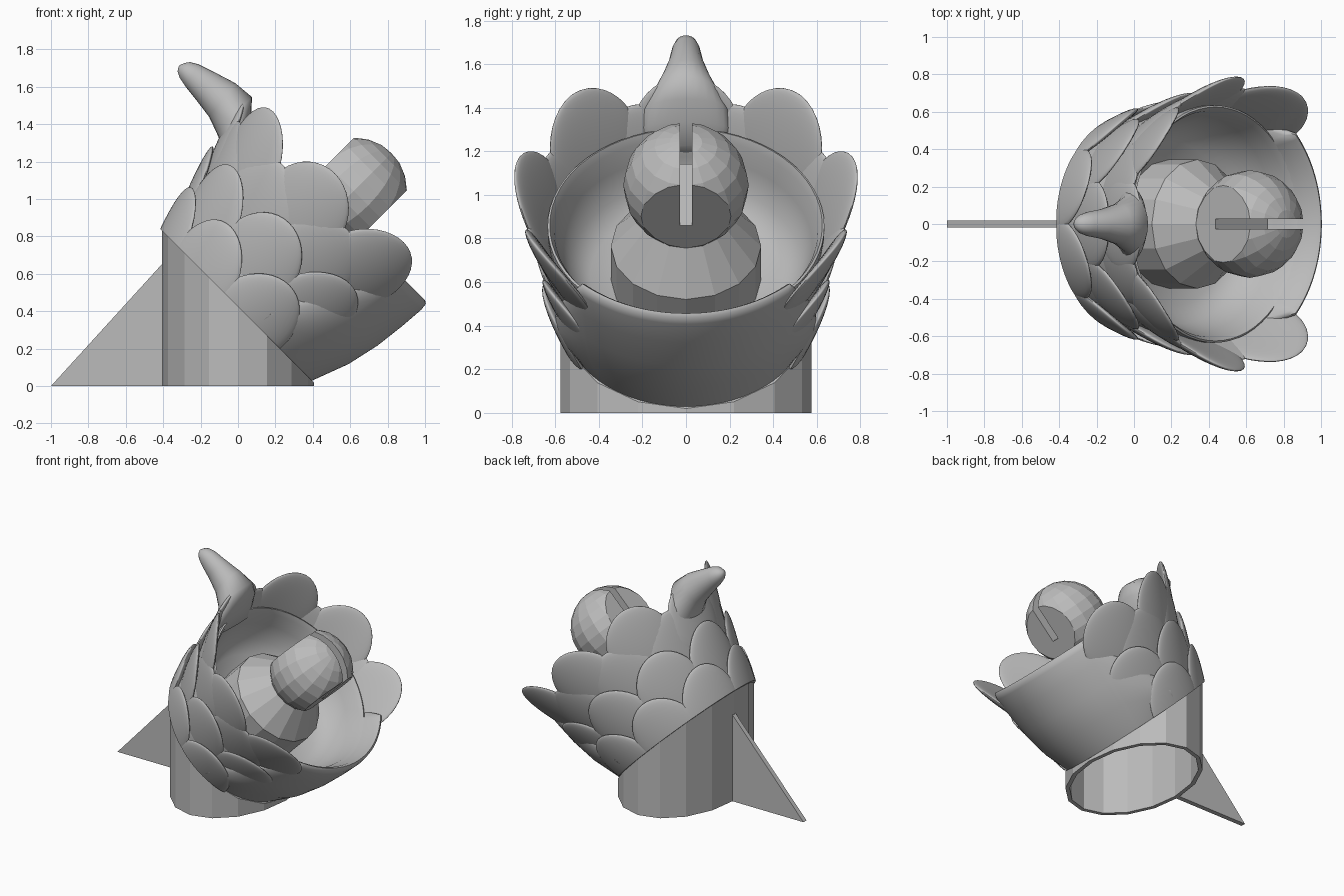
import bpy, bmesh, math
from mathutils import Matrix, Vector

if "Cube" in bpy.data.objects:
    bpy.data.objects.remove(bpy.data.objects["Cube"])

grey = bpy.data.materials.new("plain_grey")
grey.use_nodes = True
grey.diffuse_color = (0.5, 0.5, 0.5, 1)
grey.node_tree.nodes["Principled BSDF"].inputs["Base Color"].default_value = (0.5, 0.5, 0.5, 1)

# The flower leans 45 degrees towards +x; its local z is the flower axis
TILT = Matrix.Translation((0, 0, 0.425)) @ Matrix.Rotation(math.radians(45), 4, 'Y')


def finish(name, bm, tilted=True, smooth=None):
    if tilted:
        bm.transform(TILT)
    bmesh.ops.recalc_face_normals(bm, faces=bm.faces)
    mesh = bpy.data.meshes.new(name)
    bm.to_mesh(mesh)
    bm.free()
    mesh.materials.append(grey)
    obj = bpy.data.objects.new(name, mesh)
    bpy.context.collection.objects.link(obj)
    if smooth:
        bpy.ops.object.select_all(action='DESELECT')
        obj.select_set(True)
        bpy.context.view_layer.objects.active = obj
        bpy.ops.object.shade_smooth_by_angle(angle=math.radians(smooth))
    return obj


def bridge(bm, rings, loop=False, caps=False):
    """Join rings of vertices with quads."""
    n = len(rings[0])
    pairs = list(zip(rings, rings[1:])) + ([(rings[-1], rings[0])] if loop else [])
    for a, b in pairs:
        for i in range(n):
            j = (i + 1) % n
            bm.faces.new((a[i], a[j], b[j], b[i]))
    if caps:
        bm.faces.new(rings[0])
        bm.faces.new(rings[-1])


def lathe(profile, sides):
    bm = bmesh.new()
    rings = []
    for r, z in profile:
        rings.append([bm.verts.new((r * math.cos(t), r * math.sin(t), z))
                      for t in (math.tau * i / sides for i in range(sides))])
    bridge(bm, rings, caps=True)
    return bm


def clip(bm, co, no):
    """Cut away everything beyond a plane and close the hole."""
    cut = bmesh.ops.bisect_plane(bm, geom=bm.verts[:] + bm.edges[:] + bm.faces[:],
                                 plane_co=co, plane_no=no, clear_outer=True)
    edges = [e for e in cut["geom_cut"] if isinstance(e, bmesh.types.BMEdge)]
    bmesh.ops.holes_fill(bm, edges=edges)


# Hollow oval foot, sliced at a slant
bm = bmesh.new()
rings = []
for inset, top in ((0, False), (0, True), (0.03, True), (0.03, False)):
    ring = []
    for i in range(16):
        t = math.tau * i / 16
        x, y = (0.405 - inset) * math.cos(t), (0.575 - inset) * math.sin(t)
        ring.append(bm.verts.new((x, y, 0.425 - x if top else 0)))
    rings.append(ring)
bridge(bm, rings, loop=True)
finish("foot", bm, tilted=False)

# Thin triangular fin behind the foot
bm = bmesh.new()
sides = [[bm.verts.new((x, y, z)) for x, z in ((-1, 0), (-0.39, 0), (-0.39, 0.67))]
         for y in (-0.018, 0.018)]
bridge(bm, sides, caps=True)
finish("fin", bm, tilted=False)

# Bowl whose inside flares out to meet the petals
bowl = [(0.55, 0), (0.585, 0.14), (0.605, 0.28), (0.62, 0.45), (0.635, 0.58), (0.635, 0.61),
        (0.625, 0.615), (0.605, 0.58), (0.58, 0.48), (0.53, 0.36), (0.44, 0.28), (0.2, 0.25)]
finish("bowl", lathe(bowl, 64), smooth=50)

# Large lower lip wrapping the front of the bowl, its rim falling away at the sides
lip = [(0.56, 0), (0.635, 0.2), (0.675, 0.38), (0.695, 0.55), (0.705, 0.68), (0.7, 0.72),
       (0.685, 0.73), (0.665, 0.71), (0.635, 0.64), (0.605, 0.57), (0.575, 0.46), (0.53, 0)]
bm = bmesh.new()
rings = []
for i in range(-38, 39):
    a = math.radians(2 * i)
    drop = max(0, (abs(2 * i) - 44) / 32)
    height = 1 - 0.75 * drop
    ring = []
    for r, z in lip:
        r -= 0.13 * drop * z
        ring.append(bm.verts.new((r * math.cos(a), r * math.sin(a), z * height)))
    rings.append(ring)
bridge(bm, rings, caps=True)
finish("lower_lip", bm, smooth=50)


# Overlapping petals in four staggered rows, each row tucked behind the one below
def petal(name, angle, radius, height, width, length, lean):
    bm = bmesh.new()
    bmesh.ops.create_uvsphere(bm, u_segments=32, v_segments=20, radius=1)
    a = math.radians(angle)
    out = Vector((math.cos(a), math.sin(a), 0))
    side = Vector((-math.sin(a), math.cos(a), 0))
    for v in bm.verts:
        x, y, z = v.co.x * width, v.co.y * 0.036, v.co.z * length
        r = radius + y + lean * z - 0.5 * x * x
        v.co = out * r + side * x + Vector((0, 0, height + z))
    if height < length:
        clip(bm, (0, 0, 0), (0, 0, -1))
    finish(name, bm, smooth=60)


odd, even = (80, 120, 160), (61, 100, 140)
rows = (("bottom", odd, 0.558, 0.01, 0.23, 0.265, 0.38),
        ("lower", even + (180,), 0.592, 0.24, 0.24, 0.27, 0.4),
        ("upper", odd, 0.615, 0.435, 0.245, 0.27, 0.43),
        ("top", even, 0.678, 0.605, 0.25, 0.265, 0.42))
for row, angles, *shape in rows:
    for angle in angles:
        for sign, label in ((1, "left"), (-1, "right")):
            if angle == 180 and sign < 0:
                continue
            petal(f"{row}_petal_{label}_{angle}", sign * angle, *shape)
petal("horn_base_petal", 180, 0.675, 0.57, 0.255, 0.25, 0.36)

# Curled horn at the back: centre x, z, half thickness x, z, half width
horn = ((-0.05, 1.2, 0.05, 0.03, 0.18), (-0.03, 1.3, 0.06, 0.035, 0.2),
        (-0.015, 1.38, 0.085, 0.06, 0.195), (-0.02, 1.45, 0.095, 0.095, 0.155),
        (-0.085, 1.53, 0.07, 0.09, 0.11), (-0.17, 1.6, 0.05, 0.075, 0.08),
        (-0.245, 1.66, 0.035, 0.06, 0.065), (-0.285, 1.69, 0.027, 0.042, 0.05),
        (-0.305, 1.705, 0.018, 0.022, 0.03), (-0.315, 1.71, 0.004, 0.006, 0.01))
bm = bmesh.new()
rings = []
for x, z, dx, dz, w in horn:
    rings.append([bm.verts.new((x + dx * math.cos(t), w * math.sin(t), z + dz * math.cos(t)))
                  for t in (math.tau * i / 24 for i in range(24))])
bridge(bm, rings, caps=True)
finish("horn", bm, tilted=False, smooth=80)

# Faceted pedestal in the middle of the bowl
finish("pedestal", lathe([(0.345, 0.22), (0.345, 0.48), (0.19, 0.68)], 16))

# Faceted ball with two flat cheeks
bm = bmesh.new()
bmesh.ops.create_uvsphere(bm, u_segments=16, v_segments=12, radius=0.288)
bmesh.ops.translate(bm, verts=bm.verts, vec=(0, 0, 0.875))
for s in (-1, 1):
    clip(bm, (0.2 * s, 0, 0), (s, 0, 0))
ball = finish("ball", bm)

# Slot through the tip of the ball
bm = bmesh.new()
bmesh.ops.create_cube(bm, size=1, matrix=Matrix.Translation((0, 0, 1.065))
                      @ Matrix.Diagonal((1, 0.056, 0.5, 1)))
cutter = finish("slot_cutter", bm)
cutter.hide_render = True
cut = ball.modifiers.new("slot", 'BOOLEAN')
cut.operation, cut.solver, cut.object = 'DIFFERENCE', 'EXACT', cutter
bpy.ops.object.select_all(action='DESELECT')
ball.select_set(True)
bpy.context.view_layer.objects.active = ball
bpy.ops.object.modifier_apply(modifier=cut.name)
bpy.data.objects.remove(cutter)
